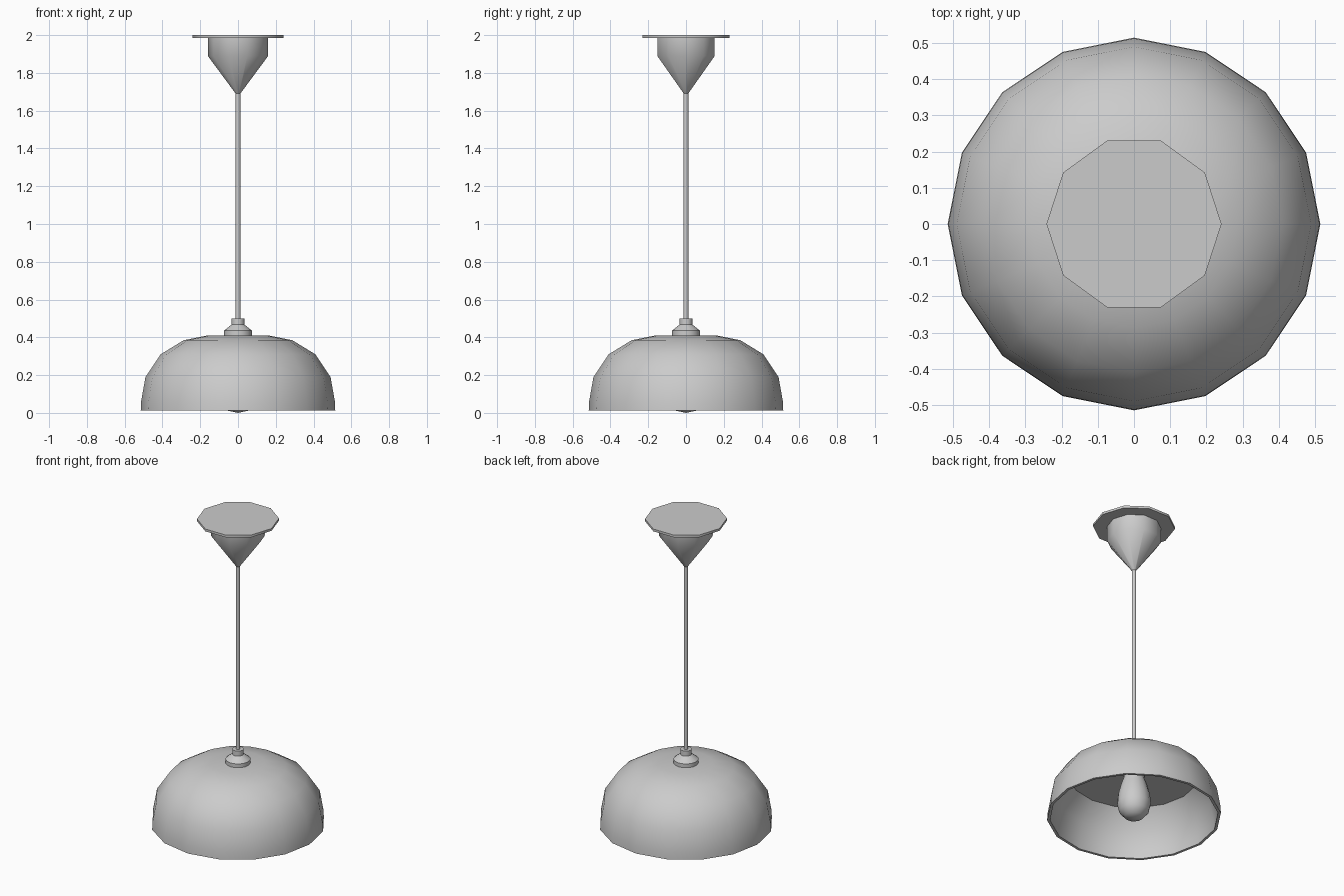
import bpy, bmesh, math

if "Cube" in bpy.data.objects:
    bpy.data.objects.remove(bpy.data.objects["Cube"])


def lathe(name, profile, sides, closed=False):
    """Revolve (radius, z) points around z; zero radius becomes a pole."""
    bm = bmesh.new()
    rings = []
    for r, z in profile:
        if r == 0:
            rings.append([bm.verts.new((0, 0, z))] * sides)
        else:
            rings.append([bm.verts.new((r * math.cos(2 * math.pi * i / sides),
                                        r * math.sin(2 * math.pi * i / sides), z))
                          for i in range(sides)])
    for a, b in zip(rings, rings[1:]):
        for i in range(sides):
            j = (i + 1) % sides
            quad = list(dict.fromkeys((a[i], a[j], b[j], b[i])))
            bm.faces.new(quad)
    bmesh.ops.recalc_face_normals(bm, faces=bm.faces)
    mesh = bpy.data.meshes.new(name)
    bm.to_mesh(mesh)
    bm.free()
    ob = bpy.data.objects.new(name, mesh)
    bpy.context.collection.objects.link(ob)
    bpy.ops.object.select_all(action='DESELECT')
    ob.select_set(True)
    bpy.context.view_layer.objects.active = ob
    bpy.ops.object.shade_smooth_by_angle(angle=math.radians(46))
    return ob


# Ceiling plate and tapered canopy
lathe("ceiling_plate", [(0, 2.0), (0.242, 2.0), (0.242, 1.985), (0, 1.985)], 10)
lathe("canopy", [(0, 1.99), (0.16, 1.99), (0.16, 1.89), (0.012, 1.69), (0, 1.69)], 10)

# Hanging rod
lathe("rod", [(0, 1.72), (0.013, 1.72), (0.013, 0.48), (0, 0.48)], 8)

# Stepped cap on top of the shade
lathe("shade_cap", [(0, 0.5), (0.034, 0.5), (0.034, 0.467), (0.074, 0.435),
                    (0.074, 0.405), (0, 0.405)], 16)

# Dome shade: outer skin, rim, inner wall and flat inner ceiling
lathe("shade", [(0, 0.41), (0.16, 0.41), (0.287, 0.385), (0.41, 0.31),
                (0.49, 0.19), (0.513, 0.06), (0.515, 0.013), (0.498, 0.013),
                (0.494, 0.06), (0.47, 0.185), (0.385, 0.295), (0, 0.295)], 16)

# Bulb
lathe("bulb", [(0, 0), (0.055, 0.012), (0.088, 0.05), (0.1, 0.1), (0.095, 0.16),
               (0.077, 0.23), (0.062, 0.27), (0.062, 0.3), (0, 0.3)], 16)
